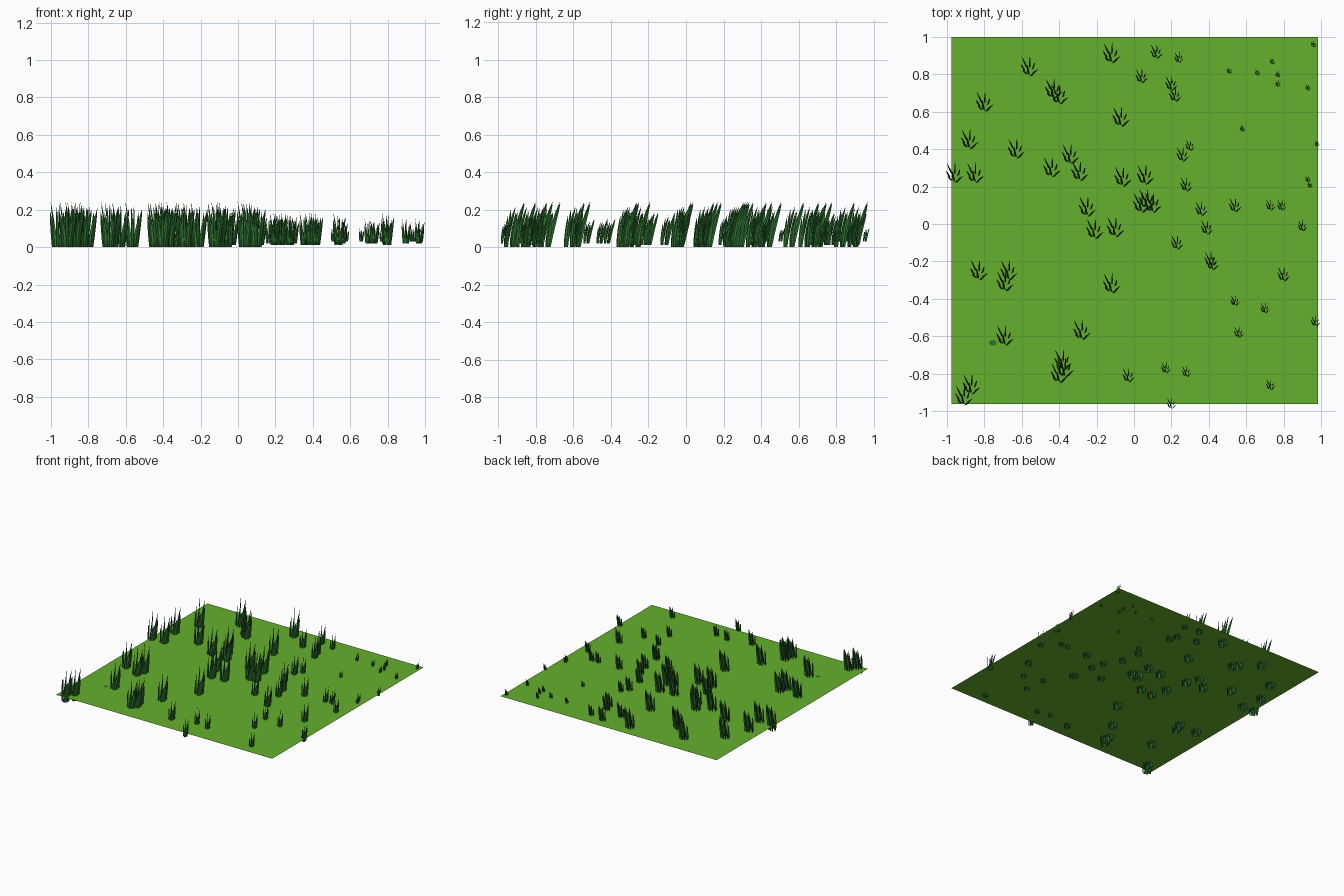
import bpy, bmesh, math
from mathutils import Vector

if "Cube" in bpy.data.objects:
    bpy.data.objects.remove(bpy.data.objects["Cube"])

GROUND_Z = 0.043


def material(name, rgb):
    m = bpy.data.materials.new(name)
    m.diffuse_color = (*rgb, 1)
    m.use_nodes = True
    m.node_tree.nodes["Principled BSDF"].inputs["Base Color"].default_value = m.diffuse_color
    return m


lawn_green = material("lawn green", (0.13, 0.44, 0.027))
blade_green = material("dark blade green", (0.027, 0.17, 0.03))


def add_object(name, mesh, loc, scale=1.0):
    ob = bpy.data.objects.new(name, mesh)
    ob.location = loc
    ob.scale = (scale,) * 3
    bpy.context.collection.objects.link(ob)
    return ob


def add_blade(bm, bx, by, tx, ty, h, twist):
    """Curved, tapering blade with a flat diamond section, rooted below the lawn."""
    lean = Vector((tx - bx, ty - by, 0))
    a = math.atan2(lean.y, lean.x) + math.radians(twist)
    wide = Vector((math.cos(a), math.sin(a), 0))
    thin = Vector((-wide.y, wide.x, 0)) * 0.004
    rings = []
    for t, w in ((0, 0.008), (0.25, 0.012), (0.55, 0.011), (0.8, 0.007)):
        c = Vector((bx, by, -GROUND_Z + t * (h + GROUND_Z))) + lean * t ** 1.4
        k = w / 0.012
        rings.append([bm.verts.new(c + o) for o in
                      (wide * w, thin * k, -wide * w, -thin * k)])
    tip = bm.verts.new((tx, ty, h))
    bm.faces.new(rings[0])
    for lo, hi in zip(rings, rings[1:]):
        for i in range(4):
            j = (i + 1) % 4
            bm.faces.new((lo[i], lo[j], hi[j], hi[i]))
    for i in range(4):
        bm.faces.new((rings[-1][i], rings[-1][(i + 1) % 4], tip))


# Lawn: one flat square
bm = bmesh.new()
bmesh.ops.create_grid(bm, x_segments=1, y_segments=1, size=0.981)
lawn = bpy.data.meshes.new("lawn")
bm.to_mesh(lawn)
bm.free()
lawn.materials.append(lawn_green)
add_object("lawn", lawn, (0.004, 0.018, GROUND_Z))

# Shared tuft mesh: root x, y, tip x, y, height, twist of each blade
BLADES = [
    (-0.014, 0.000, -0.042, 0.058, 0.200, 0),
    (0.002, 0.000, 0.004, 0.060, 0.190, 0),
    (0.020, -0.008, 0.028, 0.022, 0.150, -20),
    (0.020, -0.034, 0.048, -0.012, 0.165, 0),
    (0.010, -0.045, 0.032, -0.030, 0.125, 0),
    (-0.018, -0.036, -0.032, -0.014, 0.120, 30),
    (-0.004, -0.038, -0.010, 0.012, 0.175, 30),
    (-0.028, -0.014, -0.044, 0.014, 0.145, 20),
]
bm = bmesh.new()
for b in BLADES:
    add_blade(bm, *b)
bmesh.ops.recalc_face_normals(bm, faces=bm.faces)
tuft = bpy.data.meshes.new("grass_tuft")
bm.to_mesh(tuft)
bm.free()
tuft.materials.append(blade_green)

# Tuft positions grouped by size
LARGE = [(-.56, .84), (-.12, .91), (-.43, .72), (-.40, .69), (-.80, .65), (-.07, .57),
         (-.88, .45), (-.63, .40), (-.34, .37), (-.44, .30), (-.29, .28), (-.06, .25),
         (.06, .26), (-.96, .27), (-.85, .27), (-.25, .09), (.04, .11), (.07, .13),
         (.10, .11), (-.21, -.03), (-.10, -.02), (-.83, -.25), (-.67, -.25),
         (-.69, -.31), (-.12, -.32), (-.69, -.60), (-.28, -.57), (-.38, -.73),
         (-.37, -.77), (-.40, -.80), (-.87, -.86), (-.91, -.92)]
MEDIUM = [(.04, .79), (.12, .92), (.20, .75), (.22, .69), (.28, .21), (.26, .37),
          (.36, .08), (.54, .10), (.39, -.02), (.23, -.10), (.41, -.19), (.42, -.21),
          (.80, -.27), (-.03, -.81)]
SMALL = [(.24, .89), (.30, .42), (.73, .10), (.79, .10), (.90, -.01), (.54, -.41),
         (.70, -.45), (.97, -.52), (.56, -.58), (.17, -.77), (.28, -.79),
         (.73, -.86), (.20, -.96)]
TINY = [(.51, .82), (.66, .81), (.74, .87), (.77, .80), (.77, .75), (.93, .73),
        (.96, .96), (.58, .51), (.94, .21), (.93, .24), (.98, .43)]
for size, scale, spots in (("large", 1.0, LARGE), ("medium", 0.72, MEDIUM),
                           ("small", 0.55, SMALL), ("tiny", 0.31, TINY)):
    for x, y in spots:
        add_object(size + "_grass_tuft", tuft, (x, y, GROUND_Z), scale)

# Small flat leaf lying on the lawn
bm = bmesh.new()
bmesh.ops.create_circle(bm, cap_ends=True, segments=12, radius=0.02)
bmesh.ops.scale(bm, vec=(1, 0.75, 1), verts=bm.verts)
leaf = bpy.data.meshes.new("fallen_leaf")
bm.to_mesh(leaf)
bm.free()
leaf.materials.append(blade_green)
add_object("fallen_leaf", leaf, (-0.755, -0.635, GROUND_Z + 0.003))
